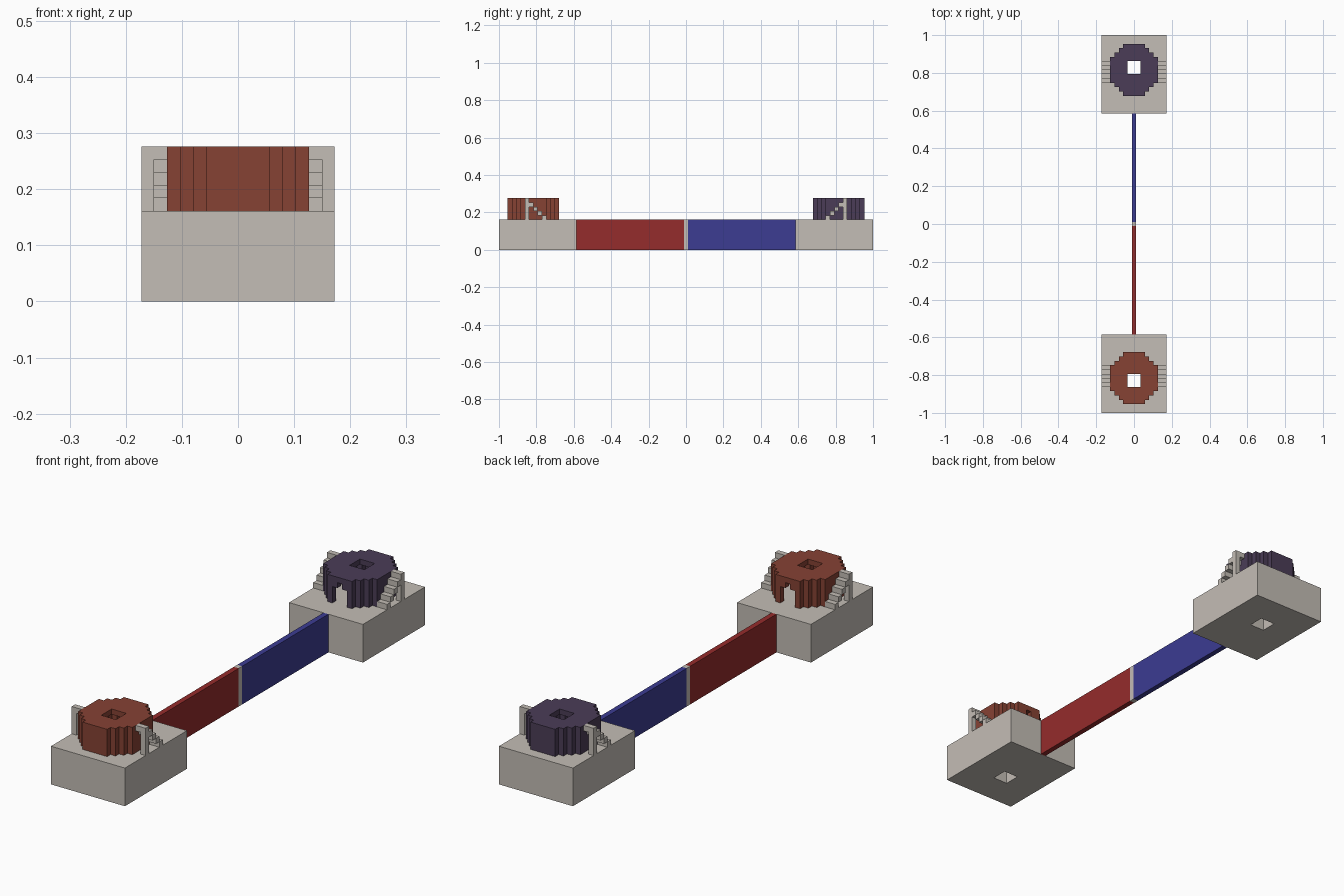
import bpy
import bmesh
from itertools import product
from mathutils import Vector

UNIT = 2 / 87          # size of one block

if "Cube" in bpy.data.objects:
    bpy.data.objects.remove(bpy.data.objects["Cube"])


def make_material(name, rgb):
    mat = bpy.data.materials.new(name)
    mat.use_nodes = True
    colour = (*rgb, 1)
    mat.diffuse_color = colour
    mat.node_tree.nodes["Principled BSDF"].inputs["Base Color"].default_value = colour
    return mat


stone = make_material("pale stone", (0.55, 0.51, 0.465))
red = make_material("red", (0.30, 0.025, 0.025))
blue = make_material("blue", (0.045, 0.045, 0.29))
rust = make_material("rust clay", (0.24, 0.054, 0.034))
plum = make_material("plum clay", (0.070, 0.046, 0.095))


def cells(xs, ys, zs):
    return set(product(xs, ys, zs))


def build(name, blocks, mat, side=1):
    """Skin a set of blocks with outer faces only, mirrored in y when side is -1."""
    blocks = {(x, y * side, z) for x, y, z in blocks}
    bm = bmesh.new()
    for cell in blocks:
        centre = Vector(cell) + Vector((0, 0, 0.5))
        for axis, sign in product(range(3), (-1, 1)):
            normal = Vector((0, 0, 0))
            normal[axis] = sign
            if tuple(int(c + n) for c, n in zip(cell, normal)) in blocks:
                continue
            u = Vector((0, 0, 0))
            u[(axis + 1) % 3] = 0.5
            v = normal.cross(u)
            mid = centre + normal / 2
            corners = (mid - u - v, mid + u - v, mid + u + v, mid - u + v)
            bm.faces.new([bm.verts.new(c * UNIT) for c in corners])
    bmesh.ops.remove_doubles(bm, verts=bm.verts, dist=UNIT / 100)
    bmesh.ops.dissolve_limit(bm, angle_limit=0.01, verts=bm.verts, edges=bm.edges)
    mesh = bpy.data.meshes.new(name)
    bm.to_mesh(mesh)
    bm.free()
    mesh.materials.append(mat)
    obj = bpy.data.objects.new(name, mesh)
    bpy.context.collection.objects.link(obj)


# Square shaft running down through each tower roof and base
shaft = cells(range(-1, 2), range(35, 38), range(12))

# Base block
base = cells(range(-7, 8), range(26, 44), range(7)) - shaft

# Round tower: stepped plan, hollow under a roof, arched doorway facing the middle
half_widths = [2, 3, 4] + [5] * 6 + [4, 3, 2]
plan = {(x, 30 + i) for i, w in enumerate(half_widths) for x in range(-w, w + 1)}
hollow = {(x, y) for x, y in plan
          if {(x - 1, y), (x + 1, y), (x, y - 1), (x, y + 1)} <= plan}
tower = {(x, y, z) for x, y in plan for z in range(7, 12)}
tower -= {(x, y, z) for x, y in hollow for z in range(7, 11)}
tower -= shaft
tower -= cells(range(-1, 2), [30], range(7, 10)) | {(0, 30, 10)}

# Floating steps climbing to a landing carried by a post
steps = set()
for i in range(4):
    steps |= cells((6, 7), [33 + i], [7 + i])
steps |= cells((6, 7), [37], [11]) | cells([7], [37], range(7, 11))
mirrored_steps = {(-x, y, z) for x, y, z in steps}

# Thin wall leading from the base to the middle
wall = cells([0], range(1, 26), range(7))

for end, side, clay, paint in (("front", -1, rust, red), ("back", 1, plum, blue)):
    build(f"{end}_base", base, stone, side)
    build(f"{end}_tower", tower, clay, side)
    build(f"{end}_left_stairs", steps, stone, side)
    build(f"{end}_right_stairs", mirrored_steps, stone, side)
    build(f"{end}_wall", wall, paint, side)

# Pillar joining the two walls
build("middle_pillar", cells([0], [0], range(7)), stone)
